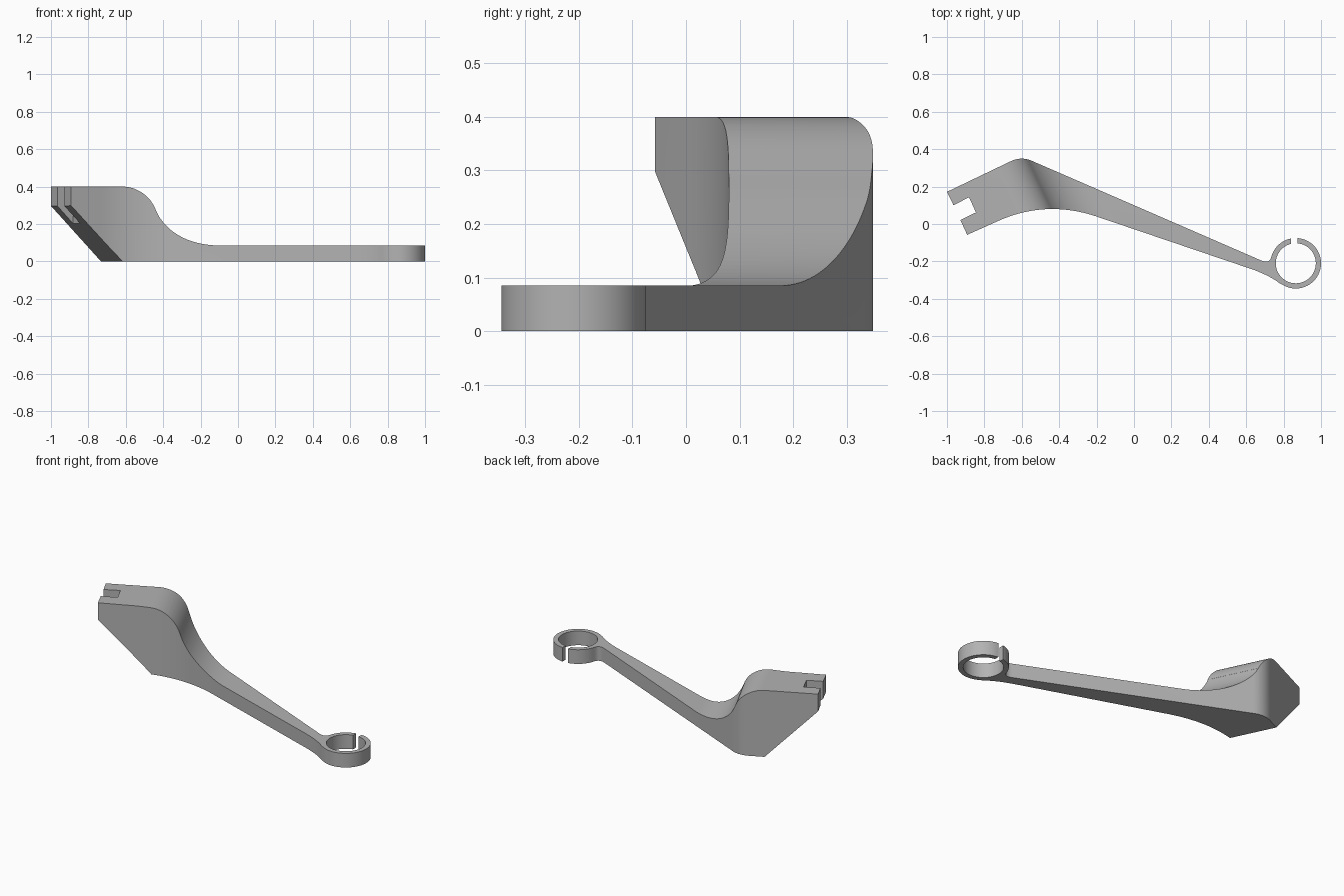
import bpy
import bmesh
from math import sin, cos, radians
from mathutils import Vector, Matrix

cube = bpy.data.objects.get("Cube")
if cube:
    bpy.data.objects.remove(cube, do_unlink=True)


def arc(cx, cy, r, start, end, steps):
    angles = [radians(start + (end - start) * i / steps) for i in range(steps + 1)]
    return [(cx + r * cos(a), cy + r * sin(a)) for a in angles]


def bend(a, b, c, steps):
    a, b, c = Vector(a), Vector(b), Vector(c)
    ts = [i / steps for i in range(steps + 1)]
    return [tuple(a * (1 - t) ** 2 + b * 2 * t * (1 - t) + c * t * t) for t in ts]


def prism(name, points, offset, matrix):
    """Extrude a flat outline along local z, then place it."""
    bm = bmesh.new()
    face = bm.faces.new([bm.verts.new((x, y, 0)) for x, y in points])
    new = bmesh.ops.extrude_face_region(bm, geom=[face])["geom"]
    verts = [v for v in new if isinstance(v, bmesh.types.BMVert)]
    bmesh.ops.translate(bm, verts=verts, vec=(0, 0, offset))
    bmesh.ops.transform(bm, matrix=matrix, verts=bm.verts)
    bmesh.ops.recalc_face_normals(bm, faces=bm.faces)
    mesh = bpy.data.meshes.new(name)
    bm.to_mesh(mesh)
    bm.free()
    obj = bpy.data.objects.new(name, mesh)
    bpy.context.collection.objects.link(obj)
    return obj


# Plan outline: notched end, bent arm and split ring in one loop
cx, cy, outer, inner = 0.865, -0.21, 0.135, 0.107
plan = [(-1.0, 0.172)]
plan += bend((-0.66, 0.335), (-0.6, 0.364), (-0.54, 0.335), 12)
plan += bend((0.68, -0.195), (0.72, -0.213), (0.733, -0.18), 8)
plan += arc(cx, cy, outer, 161, 100.7, 10)
plan += arc(cx, cy, inner, 103.5, 444.6, 64)
plan += arc(cx, cy, outer, 85.8, -118, 40)
plan += bend((0.78, -0.318), (0.73, -0.279), (0.64, -0.245), 8)
plan += bend((-0.2, 0.04), (-0.478, 0.133), (-0.74, 0.01), 32)
plan += [(-0.892, -0.058), (-0.928, 0.021), (-0.845, 0.062),
         (-0.882, 0.143), (-0.965, 0.1)]
bracket = prism("bracket_arm", plan, 0.6, Matrix.Translation((0, 0, -0.1)))

# Side profile: slanted underside, tall block and S-shaped step to the thin arm
profile = [(-0.532, 0), (-0.86, 0.328), (-0.86, 0.4)]
profile += arc(-0.534, 0.22, 0.18, 90, 20, 20)
profile += arc(-0.085, 0.383, 0.298, 200, 270, 24)
profile += [(1.2, 0.085), (1.2, 0)]
turn = Matrix.Rotation(radians(25.5), 4, "Z") @ Matrix.Translation((0, 1, 0))
stand = Matrix.Rotation(radians(90), 4, "X")
cutter = prism("side_profile_cutter", profile, 2, turn @ stand)
cutter.hide_render = True

# Keep only the volume shared by plan and profile
cut = bracket.modifiers.new("side_profile", "BOOLEAN")
cut.operation = "INTERSECT"
cut.solver = "EXACT"
cut.object = cutter
bpy.ops.object.select_all(action="DESELECT")
bracket.select_set(True)
bpy.context.view_layer.objects.active = bracket
bpy.ops.object.modifier_apply(modifier=cut.name)
bpy.data.objects.remove(cutter, do_unlink=True)
bpy.ops.object.shade_smooth_by_angle(angle=radians(30))

# Plain grey
grey = bpy.data.materials.new("plain_grey")
grey.use_nodes = True
colour = (0.45, 0.45, 0.45, 1)
grey.diffuse_color = colour
grey.node_tree.nodes["Principled BSDF"].inputs["Base Color"].default_value = colour
bracket.data.materials.clear()
bracket.data.materials.append(grey)
